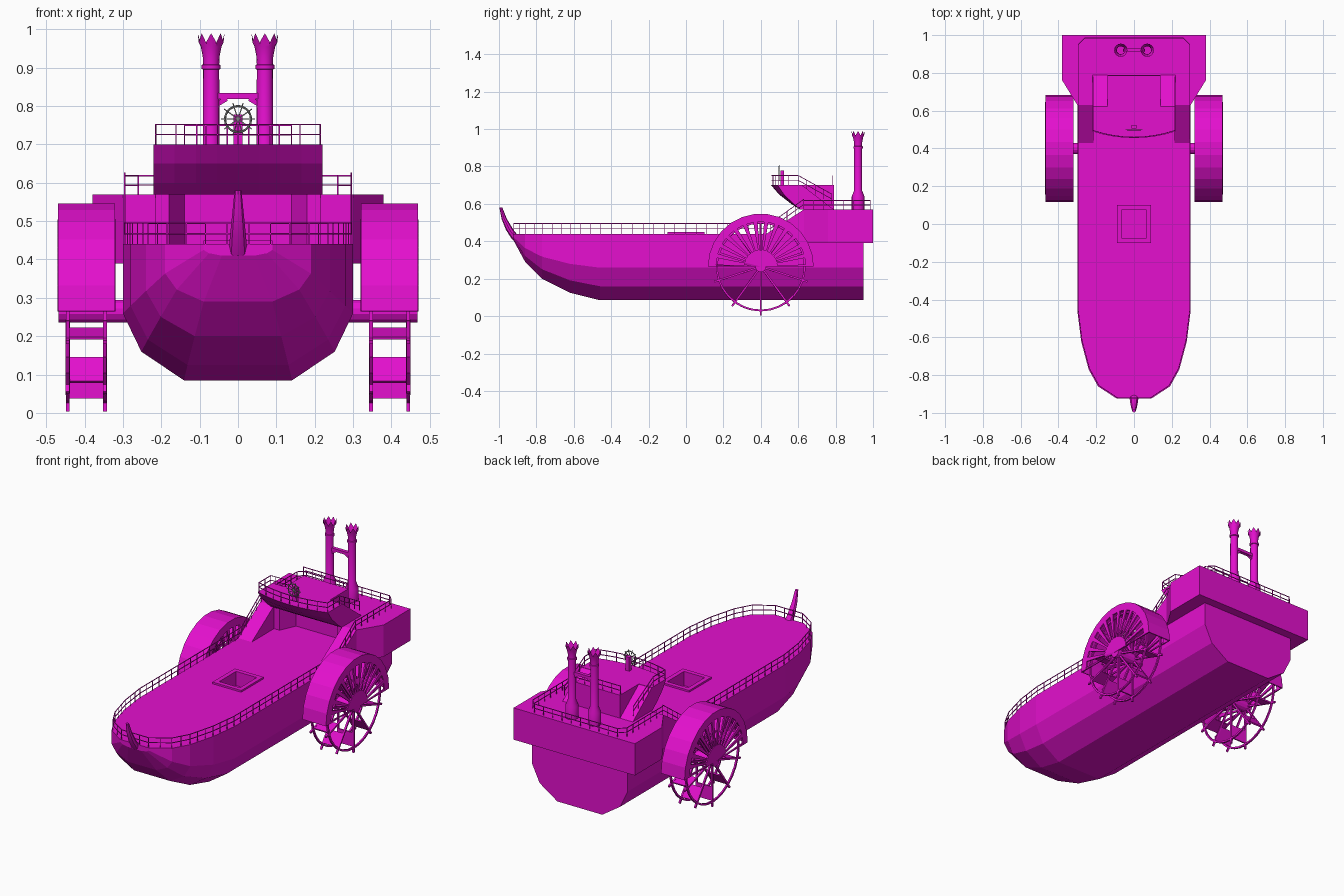
import bpy, bmesh
from math import sin, cos, pi
from mathutils import Vector

cube = bpy.data.objects.get("Cube")
if cube:
    bpy.data.objects.remove(cube, do_unlink=True)


def material(name, rgb):
    m = bpy.data.materials.new(name)
    m.use_nodes = True
    m.diffuse_color = (*rgb, 1)
    m.node_tree.nodes["Principled BSDF"].inputs["Base Color"].default_value = (*rgb, 1)
    return m


MAGENTA = material("magenta", (0.78, 0.005, 0.62))
GREY = material("grey", (0.25, 0.25, 0.25))


def finish(name, bm, mat=MAGENTA, mirror=False, smooth=False):
    bmesh.ops.recalc_face_normals(bm, faces=bm.faces)
    mesh = bpy.data.meshes.new(name)
    bm.to_mesh(mesh)
    bm.free()
    mesh.materials.append(mat)
    ob = bpy.data.objects.new(name, mesh)
    bpy.context.collection.objects.link(ob)
    if mirror:
        ob.modifiers.new("Mirror", 'MIRROR')
    if smooth:
        bpy.ops.object.select_all(action='DESELECT')
        ob.select_set(True)
        bpy.context.view_layer.objects.active = ob
        bpy.ops.object.shade_smooth_by_angle(angle=0.7)
    return ob


def loft(bm, rings, cap_end=True):
    loops = [[bm.verts.new(p) for p in ring] for ring in rings]
    n = len(loops[0])
    for a, b in zip(loops, loops[1:]):
        for i in range(n):
            bm.faces.new((a[i], a[(i + 1) % n], b[(i + 1) % n], b[i]))
    bm.faces.new(loops[0])
    if cap_end:
        bm.faces.new(loops[-1])


def rod(bm, a, b, r, n=4):
    a, b = Vector(a), Vector(b)
    d = (b - a).normalized()
    u = d.orthogonal().normalized()
    v = d.cross(u)
    off = [(u * cos(2 * pi * i / n) + v * sin(2 * pi * i / n)) * r for i in range(n)]
    loft(bm, [[p + o for o in off] for p in (a, b)])


def box(bm, x, y, z):
    loft(bm, [[(x[0], y[0], h), (x[1], y[0], h), (x[1], y[1], h), (x[0], y[1], h)] for h in z])


def both_sides(half):
    return half + [(-p[0], *p[1:]) for p in reversed(half)]


# Hull: stations of (y, half width, keel height)
DECK = 0.44
stations = [(0.95, 0.30, 0.085), (-0.46, 0.30, 0.085), (-0.62, 0.28, 0.125),
            (-0.77, 0.24, 0.20), (-0.86, 0.19, 0.29), (-0.925, 0.09, 0.41)]
bm = bmesh.new()
rings = []
for y, w, k in stations:
    h = DECK - k
    rings.append(both_sides([(w, y, DECK), (w, y, k + h * 0.49), (w * 0.84, y, k + h * 0.21), (w * 0.47, y, k)]))
loft(bm, rings)
hull = finish("hull", bm)

# Cargo hatch: hole in the deck with a raised frame
bm = bmesh.new()
box(bm, (-0.065, 0.065), (-0.075, 0.075), (0.37, 0.5))
cutter = finish("hatch_cutter", bm)
cutter.hide_render = True
cutter.hide_viewport = True
cut = hull.modifiers.new("Hatch", 'BOOLEAN')
cut.object = cutter
cut.solver = 'EXACT'
bm = bmesh.new()
for s in (-1, 1):
    box(bm, sorted((s * 0.065, s * 0.09)), (-0.1, 0.1), (DECK, 0.45))
    box(bm, (-0.065, 0.065), sorted((s * 0.075, s * 0.1)), (DECK, 0.45))
finish("hatch_frame", bm)

# Curved horn on the bow
bm = bmesh.new()
loft(bm, [[(w * cos(i * pi / 4), y + d * sin(i * pi / 4), z) for i in range(8)]
          for y, z, w, d in [(-0.905, 0.41, 0.025, 0.025), (-0.942, 0.46, 0.021, 0.02),
                             (-0.972, 0.52, 0.015, 0.014), (-0.99, 0.58, 0.009, 0.008)]])
finish("bow_horn", bm, smooth=True)

# Stern castle with an alcove at the front
TOP = 0.57
plan = both_sides([(0.14, 0.72), (0.18, 0.63), (0.30, 0.63), (0.38, 0.76), (0.38, 1.0)])
bm = bmesh.new()
loft(bm, [[(x, y, z) for x, y in plan] for z in (0.39, TOP)])
finish("stern_castle", bm)

# Sloping ramps either side of the alcove
bm = bmesh.new()
loft(bm, [[(x, 0.43, DECK), (x, 0.63, DECK), (x, 0.63, TOP)] for x in (0.215, 0.30)])
finish("side_ramps", bm, mirror=True)

# Bridge with bowed front and undercut belly
BRIDGE = 0.70
front = [(0.22 * t / 4, 0.455 + 0.035 * (t / 4) ** 2) for t in range(-4, 5)]
bm = bmesh.new()
loft(bm, [[(x, 0.62 + (y - 0.62) * f, z) for x, y in front] + [(0.22, 0.622, z), (-0.22, 0.622, z)]
          for z, f in [(BRIDGE, 1), (0.65, 0.74), (0.60, 0.35), (TOP, 0.06)]])
finish("bridge_front", bm)
bm = bmesh.new()
box(bm, (-0.14, 0.14), (0.62, 0.79), (TOP, BRIDGE))
finish("bridge_back", bm)
bm = bmesh.new()
loft(bm, [[(x, 0.62, TOP), (x, 0.79, TOP), (x, 0.62, BRIDGE)] for x in (0.14, 0.22)])
finish("bridge_steps", bm, mirror=True)


# Railings: posts with a top and a middle bar
def railing(name, path, height):
    bm = bmesh.new()
    path = [Vector(p) for p in path]
    up = Vector((0, 0, height))
    for a, b in zip(path, path[1:]):
        n = max(1, round((b - a).length / 0.055))
        for i in range(n + 1):
            p = a.lerp(b, i / n)
            rod(bm, p, p + up, 0.002)
        for f in (0.5, 1):
            rod(bm, a + up * f, b + up * f, 0.0025)
    finish(name, bm)


railing("deck_railing", both_sides([(0.295, 0.63, TOP), (0.295, 0.45, DECK)]
                                   + [(w - 0.005, y + 0.004, DECK) for y, w, k in stations[1:]]), 0.055)
railing("stern_railing", both_sides([(0.295, 0.63, TOP), (0.295, 0.95, TOP), (0.26, 0.985, TOP)]), 0.048)
railing("bridge_railing", [(-0.215, 0.78, 0.60), (-0.215, 0.60, BRIDGE)]
        + [(x * 0.977, y + 0.005, BRIDGE) for x, y in front]
        + [(0.215, 0.60, BRIDGE), (0.215, 0.78, 0.60)], 0.052)
railing("bridge_back_railing", [(-0.14, 0.785, BRIDGE), (0.14, 0.785, BRIDGE)], 0.05)

# Steering stand and wheel
bm = bmesh.new()
box(bm, (-0.012, 0.012), (0.505, 0.525), (BRIDGE, 0.778))
finish("steering_stand", bm)
bm = bmesh.new()
hub = Vector((0, 0.498, 0.766))
rim = [hub + Vector((cos(i * pi / 10), 0, sin(i * pi / 10))) * 0.034 for i in range(20)]
for i in range(20):
    rod(bm, rim[i], rim[(i + 1) % 20], 0.003, 6)
    if i % 2 == 0:
        rod(bm, hub, hub + (rim[i] - hub) * 1.3, 0.002)
finish("steering_wheel", bm, GREY)

# Chimneys with crown tops
SIDES = 16
bm = bmesh.new()
profile = [(TOP, 0.034), (0.64, 0.034), (0.67, 0.022), (0.895, 0.021), (0.897, 0.025),
           (0.907, 0.025), (0.909, 0.021), (0.93, 0.022), (0.955, 0.027), (0.978, 0.035)]
rings = []
for z, r in profile:
    tip = z == profile[-1][0]
    rings.append([(0.07 + r * cos(2 * pi * i / SIDES), 0.92 + r * sin(2 * pi * i / SIDES),
                   z + (0.012 * (-1) ** i if tip else 0)) for i in range(SIDES)])
loft(bm, rings, cap_end=False)
finish("chimneys", bm, mirror=True, smooth=True)
bm = bmesh.new()
box(bm, (-0.055, 0.055), (0.91, 0.93), (0.818, 0.834))
for s in (-1, 1):
    rod(bm, (s * 0.03, 0.92, 0.82), (s * 0.055, 0.92, 0.805), 0.009)
finish("chimney_brace", bm)

# Wheel covers: half drums with slotted side faces
CY, CZ, R = 0.40, 0.265, 0.28
SLOTS = 13


def polar(x, r, a):
    return Vector((x, CY + r * cos(a), CZ + r * sin(a)))


bm = bmesh.new()


def quad(*pts):
    bm.faces.new([bm.verts.new(p) for p in pts])


for i in range(SLOTS):
    a, step = pi * i / SLOTS, pi / SLOTS
    b = a + step
    quad(polar(0.324, R, a), polar(0.466, R, a), polar(0.466, R, b), polar(0.324, R, b))
    for x in (0.324, 0.466):
        quad(polar(x, 0, 0), polar(x, 0.09, a), polar(x, 0.09, b))
        quad(polar(x, 0.24, a), polar(x, R, a), polar(x, R, b), polar(x, 0.24, b))
        for c, d in ((a, a + step * 0.2), (b - step * 0.2, b)):
            quad(polar(x, 0.09, c), polar(x, 0.24, c), polar(x, 0.24, d), polar(x, 0.09, d))
bmesh.ops.remove_doubles(bm, verts=bm.verts, dist=0.0001)
covers = finish("wheel_covers", bm, mirror=True)
thick = covers.modifiers.new("Thickness", 'SOLIDIFY')
thick.thickness = 0.008
thick.offset = 0

# Paddle wheels: axle, spokes, rims and paddle boards
bm = bmesh.new()
rod(bm, (0.28, CY, CZ), (0.468, CY, CZ), 0.03, 12)
SPOKES = 10
for i in range(SPOKES):
    a, step = -pi / 2 + 2 * pi * i / SPOKES, 2 * pi / SPOKES
    for x in (0.347, 0.444):
        rod(bm, polar(x, 0, 0), polar(x, 0.262, a), 0.007)
        for h in range(3):
            rod(bm, polar(x, 0.235, a + step * h / 3), polar(x, 0.235, a + step * (h + 1) / 3), 0.007)
    side = Vector((0, -sin(a), cos(a))) * 0.004
    loft(bm, [[polar(x, r, a) + s for r, s in ((0.15, -side), (0.228, -side), (0.228, side), (0.15, side))]
              for x in (0.345, 0.446)])
finish("paddle_wheels", bm, mirror=True)
